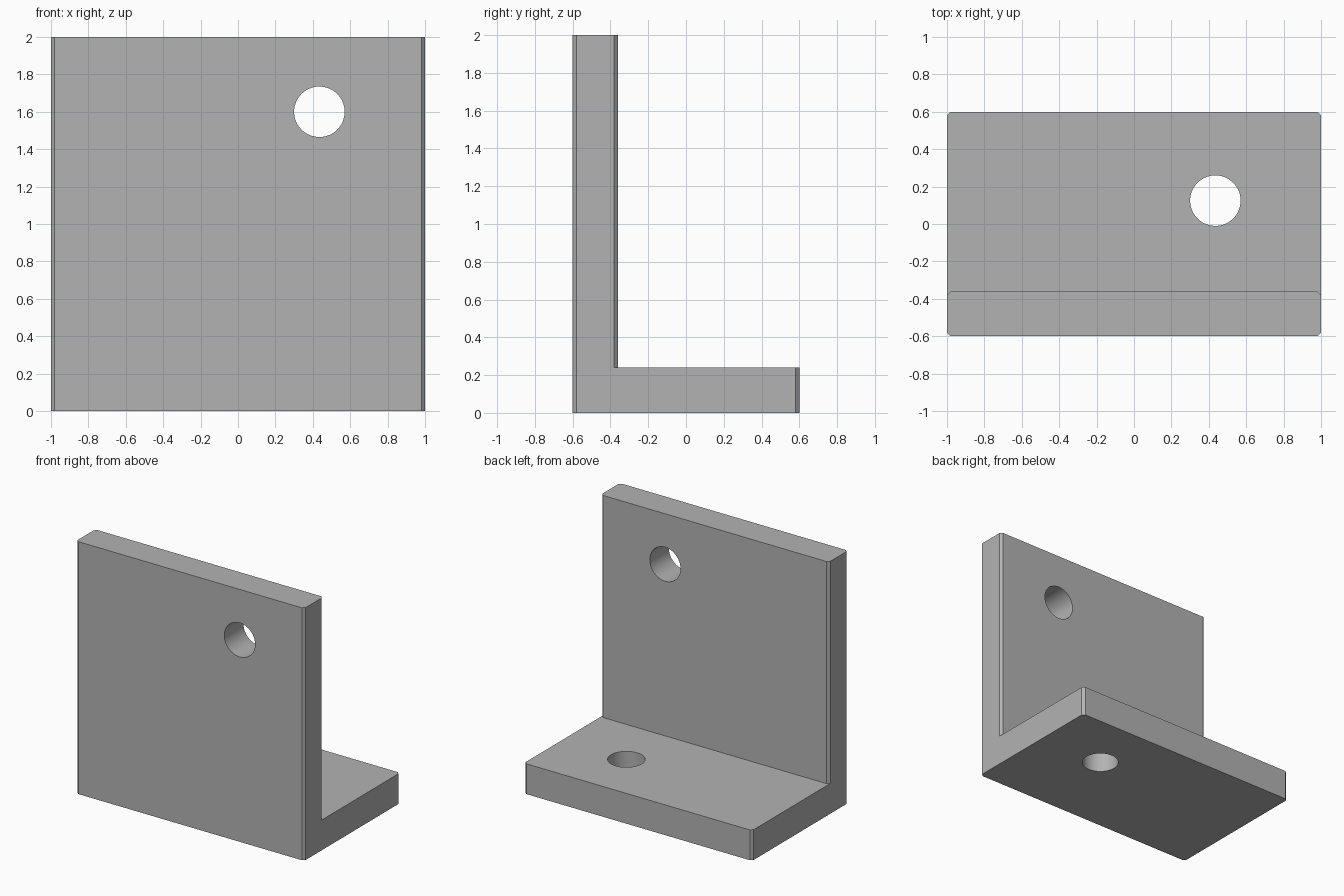
import bpy, bmesh
from math import radians
from mathutils import Matrix

cube = bpy.data.objects.get("Cube")
if cube:
    bpy.data.objects.remove(cube, do_unlink=True)

THICK, CHAMFER, RADIUS, HOLE_X = 0.24, 0.02, 0.135, 0.435

grey = bpy.data.materials.new("plain_grey")
grey.use_nodes = True
colour = (0.45, 0.45, 0.45, 1)
grey.diffuse_color = colour
grey.node_tree.nodes["Principled BSDF"].inputs["Base Color"].default_value = colour


def finish(bm, name):
    mesh = bpy.data.meshes.new(name)
    bm.normal_update()
    bm.to_mesh(mesh)
    bm.free()
    mesh.materials.append(grey)
    obj = bpy.data.objects.new(name, mesh)
    bpy.context.collection.objects.link(obj)
    return obj


def plate(name, y0, y1, height):
    """Upright block standing on the floor with chamfered vertical edges."""
    bm = bmesh.new()
    size = Matrix.Diagonal((2, y1 - y0, height, 1))
    bmesh.ops.create_cube(bm, size=1, matrix=Matrix.Translation((0, (y0 + y1) / 2, height / 2)) @ size)
    upright = [e for e in bm.edges if abs(e.verts[0].co.z - e.verts[1].co.z) > 0.1]
    bmesh.ops.bevel(bm, geom=upright, offset=CHAMFER, segments=1, affect='EDGES')
    return finish(bm, name)


def hole_cutter(name, centre, rotation):
    bm = bmesh.new()
    bmesh.ops.create_cone(bm, cap_ends=True, segments=64, radius1=RADIUS, radius2=RADIUS,
                          depth=2 * THICK, matrix=Matrix.Translation(centre) @ rotation)
    return finish(bm, name)


# Foot and wall share the front face and its chamfers
bracket = plate("angle_bracket", -0.6, 0.6, THICK)
wall = plate("wall_plate", -0.6, -0.6 + THICK, 2)
wall_hole = hole_cutter("wall_hole", (HOLE_X, -0.48, 1.6), Matrix.Rotation(radians(90), 4, 'X'))
foot_hole = hole_cutter("foot_hole", (HOLE_X, 0.125, THICK / 2), Matrix.Identity(4))

# Join the plates, then drill both holes
bpy.ops.object.select_all(action='DESELECT')
bpy.context.view_layer.objects.active = bracket
bracket.select_set(True)
for tool, operation in ((wall, 'UNION'), (wall_hole, 'DIFFERENCE'), (foot_hole, 'DIFFERENCE')):
    mod = bracket.modifiers.new(tool.name, 'BOOLEAN')
    mod.object, mod.operation, mod.solver = tool, operation, 'EXACT'
    bpy.ops.object.modifier_apply(modifier=mod.name)
    bpy.data.objects.remove(tool, do_unlink=True)

# Smooth hole walls, crisp chamfers
bpy.ops.object.shade_smooth_by_angle(angle=radians(30))
